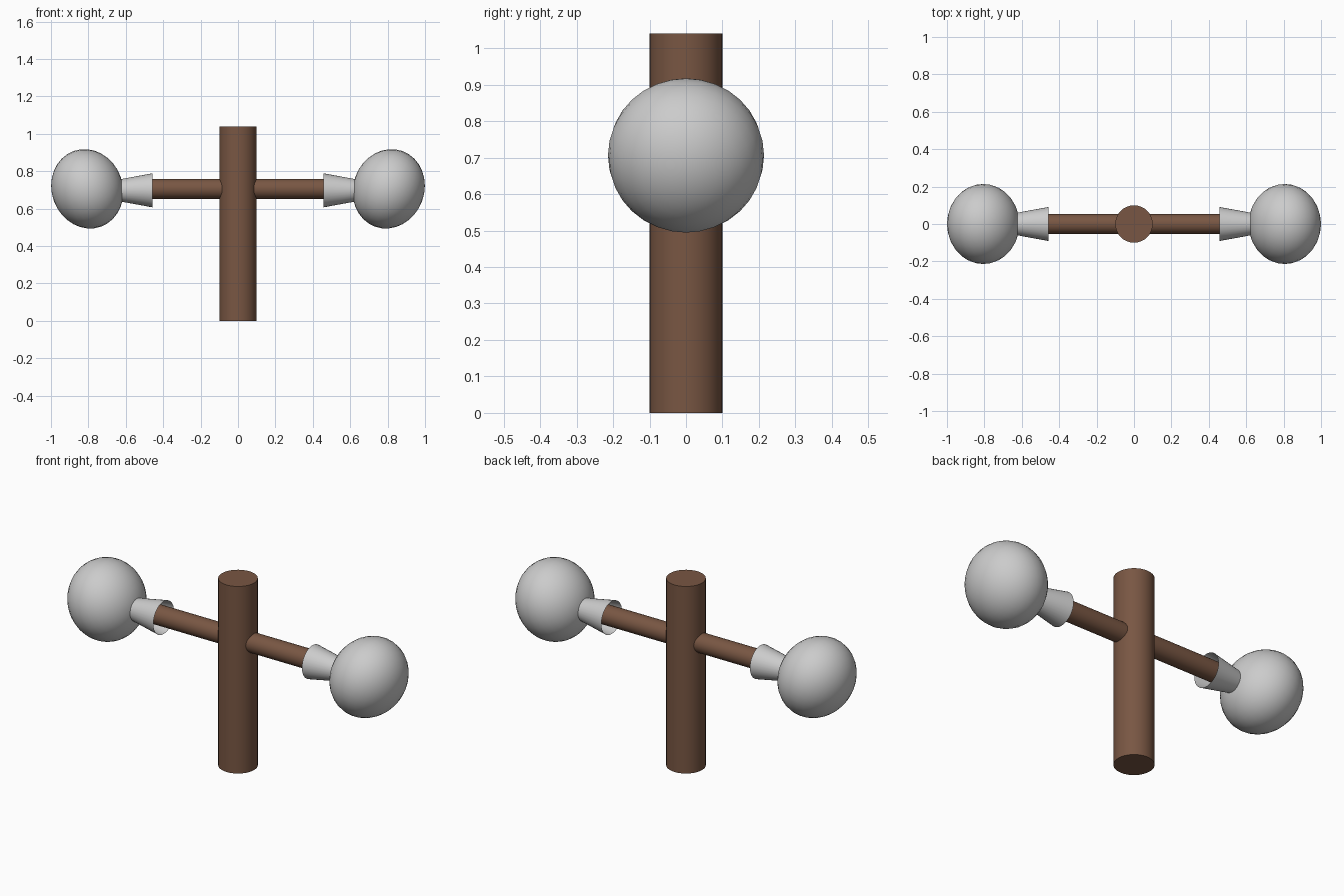
import bpy
from math import radians

if "Cube" in bpy.data.objects:
    bpy.data.objects.remove(bpy.data.objects["Cube"])

brown = bpy.data.materials.new("brown_wood")
brown.diffuse_color = (0.19, 0.094, 0.056, 1)
brown.use_nodes = True
brown.node_tree.nodes["Principled BSDF"].inputs["Base Color"].default_value = brown.diffuse_color

ARM_Z = 0.706


def finish(obj, name, mat=None):
    obj.name = name
    if mat:
        obj.data.materials.append(mat)
    bpy.ops.object.shade_smooth_by_angle(angle=radians(40))
    return obj


# upright post
bpy.ops.mesh.primitive_cylinder_add(vertices=32, radius=0.1, depth=1.04, location=(0, 0, 0.52))
finish(bpy.context.object, "post", brown)

for side, s in (("left", -1), ("right", 1)):
    along_x = (0, s * radians(90), 0)

    # horizontal arm, running from the post into the socket
    x0, x1 = 0.0, 0.62
    bpy.ops.mesh.primitive_cylinder_add(vertices=32, radius=0.053, depth=x1 - x0,
                                        location=(s * (x0 + x1) / 2, 0, ARM_Z), rotation=along_x)
    finish(bpy.context.object, side + "_arm", brown)

    # open flared socket, wide end towards the post
    x0, x1 = 0.457, 0.637
    bpy.ops.mesh.primitive_cone_add(vertices=32, radius1=0.091, radius2=0.058, depth=x1 - x0,
                                    end_fill_type='NOTHING',
                                    location=(s * (x0 + x1) / 2, 0, 0.698), rotation=along_x)
    finish(bpy.context.object, side + "_socket")

    # slightly flattened globe, its top leaning outwards
    bpy.ops.mesh.primitive_uv_sphere_add(segments=32, ring_count=16, radius=1,
                                         location=(s * 0.806, 0, ARM_Z),
                                         rotation=(0, s * radians(110), 0))
    globe = bpy.context.object
    globe.scale = (0.215, 0.214, 0.19)
    finish(globe, side + "_globe")
